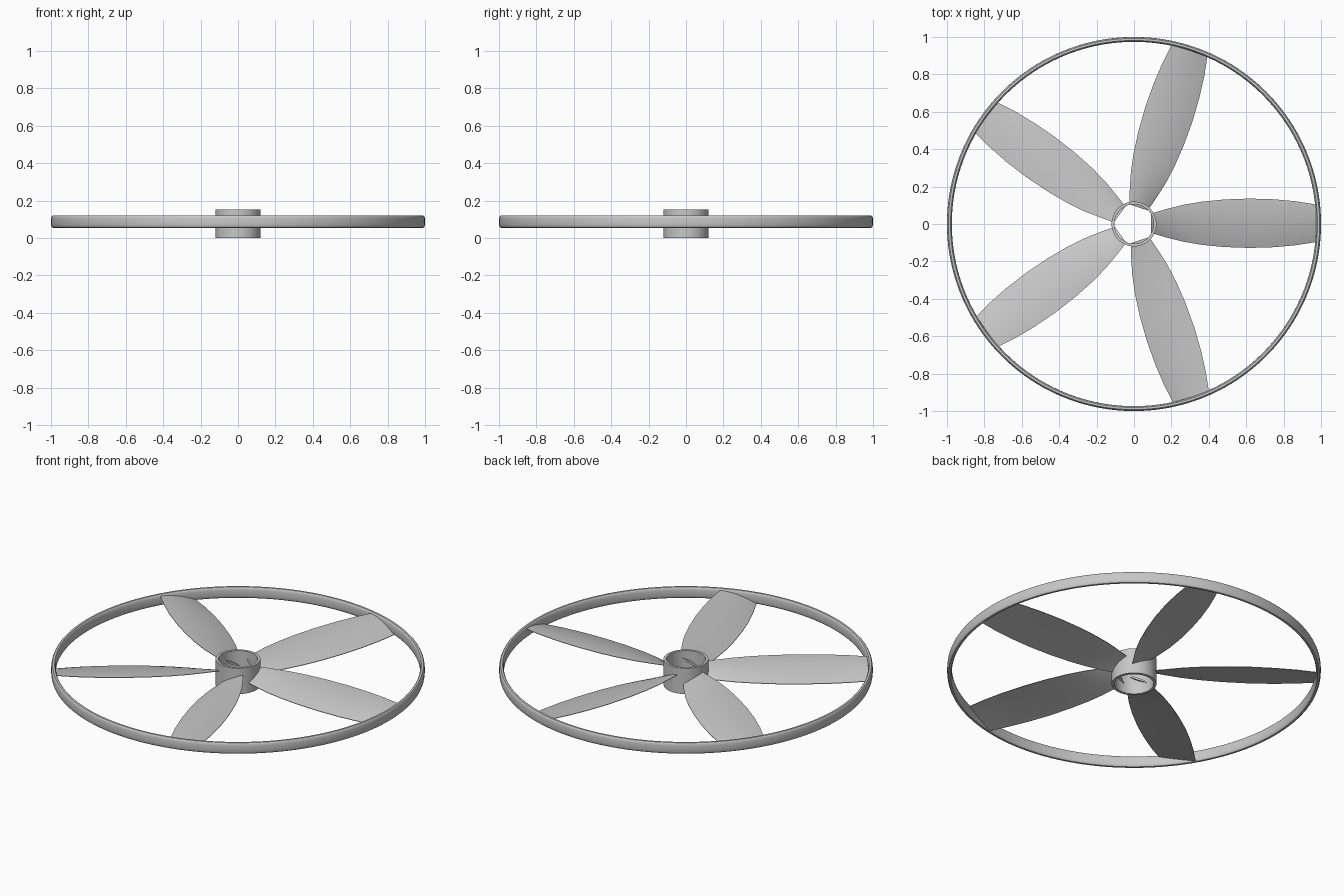
import bpy, bmesh
from math import sin, cos, pi, radians, copysign

old = bpy.data.objects.get("Cube")
if old:
    bpy.data.objects.remove(old, do_unlink=True)

grey = bpy.data.materials.new("plain_grey")
grey.use_nodes = True
colour = (0.57, 0.57, 0.57, 1)
grey.diffuse_color = colour
grey.node_tree.nodes["Principled BSDF"].inputs["Base Color"].default_value = colour

MID = 0.087  # height of the rim centre line


def finish(bm, name, angle=35):
    bmesh.ops.recalc_face_normals(bm, faces=bm.faces)
    mesh = bpy.data.meshes.new(name)
    bm.to_mesh(mesh)
    bm.free()
    obj = bpy.data.objects.new(name, mesh)
    bpy.context.collection.objects.link(obj)
    mesh.materials.append(grey)
    bpy.ops.object.select_all(action='DESELECT')
    obj.select_set(True)
    bpy.context.view_layer.objects.active = obj
    bpy.ops.object.shade_smooth_by_angle(angle=radians(angle))
    return obj


def skin(bm, loops, closed):
    """Join rows of points into a tube; closed joins the last row to the first."""
    rows = [[bm.verts.new(p) for p in loop] for loop in loops]
    pairs = list(zip(rows, rows[1:]))
    if closed:
        pairs.append((rows[-1], rows[0]))
    for a, b in pairs:
        for i in range(len(a)):
            j = (i + 1) % len(a)
            bm.faces.new((a[i], a[j], b[j], b[i]))
    if not closed:
        bm.faces.new(rows[0])
        bm.faces.new(rows[-1])


def lathe(name, profile, steps):
    bm = bmesh.new()
    angles = [2 * pi * k / steps for k in range(steps)]
    skin(bm, [[(r * cos(a), r * sin(a), z) for r, z in profile] for a in angles], True)
    return finish(bm, name)


def power(v, e):
    return copysign(abs(v) ** e, v)


# Outer rim with a softly rounded section
section = []
for k in range(20):
    a = 2 * pi * k / 20
    section.append((0.987 + 0.013 * power(cos(a), 0.7),
                    MID + 0.033 * power(sin(a), 0.7)))
lathe("outer_rim", section, 160)

# Hub sleeve, open at both ends
lathe("hub", [(0.105, 0), (0.12, 0), (0.12, 0.152), (0.105, 0.152)], 64)

# Half chord along the radius
STATIONS = [(0.092, 0.052), (0.17, 0.075), (0.26, 0.098), (0.36, 0.115),
            (0.48, 0.127), (0.62, 0.132), (0.75, 0.128), (0.87, 0.117), (0.98, 0.1)]
CHORD = 12


def blade_section(r, half):
    top, bottom = [], []
    for k in range(CHORD + 1):
        t = -cos(pi * k / CHORD)
        bulge = 1 - t * t
        z = MID - 0.004 + 0.026 * t + 0.05 * half * bulge
        thick = 0.0015 + 0.005 * bulge
        y = 0.004 + half * t
        top.append((r, y, z + thick))
        bottom.append((r, y, z - thick))
    return top + bottom[::-1]


# Five pitched blades
for n in range(5):
    a = 2 * pi * n / 5
    bm = bmesh.new()
    loops = []
    for r, half in STATIONS:
        pts = blade_section(r, half)
        if r > 0.9:  # tip follows the curve of the rim
            pts = [((r * r - y * y) ** 0.5, y, z) for _, y, z in pts]
        loops.append([(x * cos(a) - y * sin(a), x * sin(a) + y * cos(a), z)
                      for x, y, z in pts])
    skin(bm, loops, False)
    finish(bm, "blade_%d" % (n + 1))
